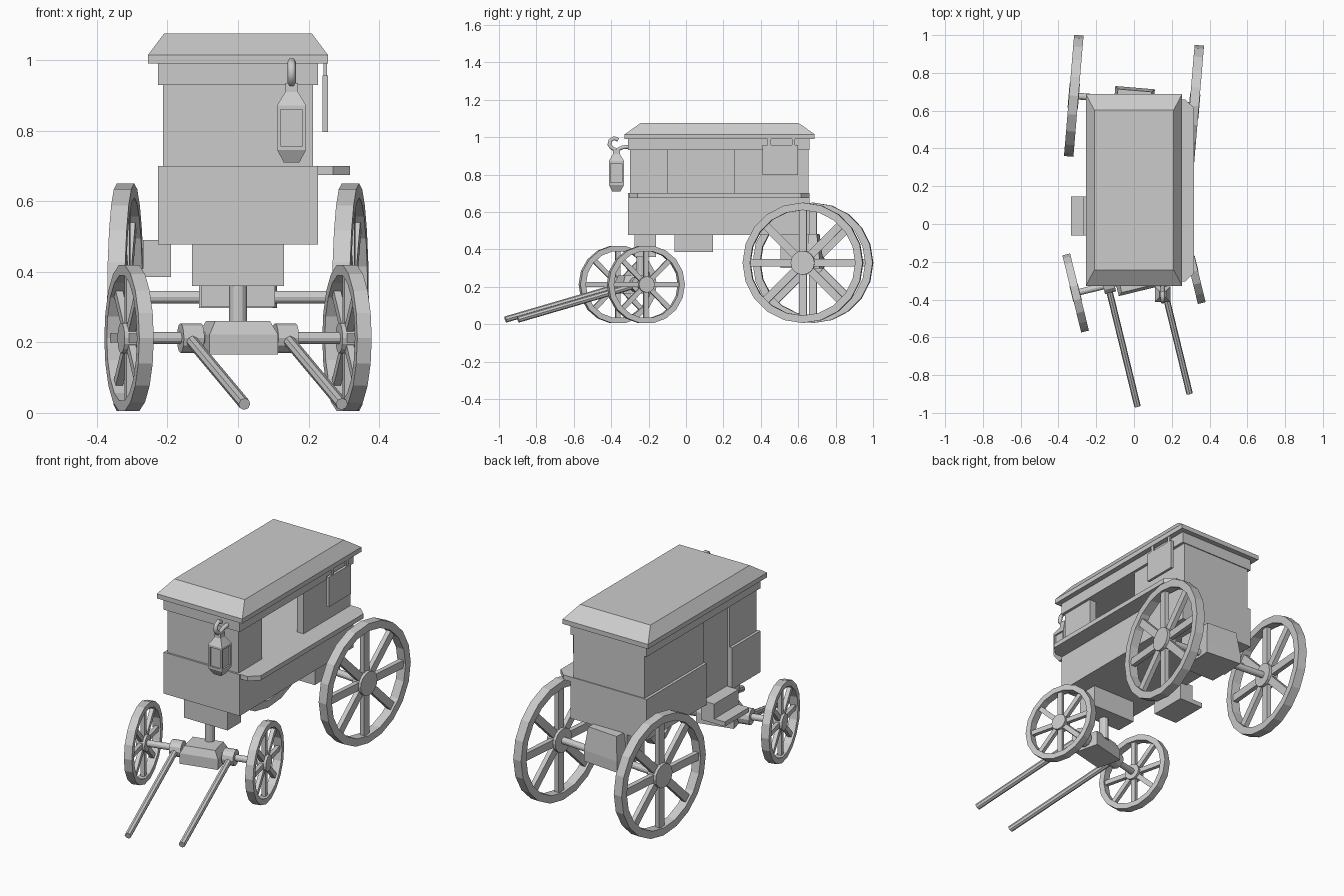
import bpy, bmesh
from math import radians, pi, sin, cos
from mathutils import Matrix, Vector

if "Cube" in bpy.data.objects:
    bpy.data.objects.remove(bpy.data.objects["Cube"])

I = Matrix.Identity(4)

def finish(name, bm, m=I):
    bmesh.ops.recalc_face_normals(bm, faces=bm.faces)
    bm.transform(m)
    me = bpy.data.meshes.new(name)
    bm.to_mesh(me)
    bm.free()
    ob = bpy.data.objects.new(name, me)
    bpy.context.collection.objects.link(ob)
    return ob

def loft(name, rings, m=I):
    """Closed solid through matching rings of points."""
    bm = bmesh.new()
    rs = [[bm.verts.new(p) for p in r] for r in rings]
    n = len(rs[0])
    for a, b in zip(rs, rs[1:]):
        for i in range(n):
            j = (i + 1) % n
            bm.faces.new((a[i], a[j], b[j], b[i]))
    bm.faces.new(rs[0])
    bm.faces.new(rs[-1])
    return finish(name, bm, m)

def rect(x0, x1, y0, y1, z):
    return [(x0, y0, z), (x1, y0, z), (x1, y1, z), (x0, y1, z)]

def box(name, x0, x1, y0, y1, z0, z1, m=I):
    return loft(name, [rect(x0, x1, y0, y1, z0), rect(x0, x1, y0, y1, z1)], m)

def stack(name, cx, cy, levels, m=I):
    """Tapered box: levels of (half x, half y, z)."""
    return loft(name, [rect(cx - a, cx + a, cy - b, cy + b, z) for a, b, z in levels], m)

def rod(name, p, q, r, n=12, m=I):
    p, q = Vector(p), Vector(q)
    bm = bmesh.new()
    bmesh.ops.create_cone(bm, cap_ends=True, segments=n, radius1=r, radius2=r, depth=(q - p).length)
    rot = (q - p).to_track_quat('Z', 'Y').to_matrix().to_4x4()
    return finish(name, bm, m @ Matrix.Translation((p + q) / 2) @ rot)

def wheel(name, R, rin, w, hub, sw, n, m):
    # rim
    bm = bmesh.new()
    prof = [(-w / 2, rin), (w / 2, rin), (w / 2, R), (-w / 2, R)]
    rs = [[bm.verts.new((x, r * cos(2 * pi * i / n), r * sin(2 * pi * i / n))) for x, r in prof]
          for i in range(n)]
    for i in range(n):
        a, b = rs[i], rs[(i + 1) % n]
        for k in range(4):
            l = (k + 1) % 4
            bm.faces.new((a[k], a[l], b[l], b[k]))
    finish(name + "_rim", bm, m)
    # hub and eight spokes
    rod(name + "_hub", (-w * .55, 0, 0), (w * .55, 0, 0), hub, 16, m)
    for k in range(8):
        box(f"{name}_spoke_{k}", -w * .25, w * .25, -sw / 2, sw / 2, hub * .7, rin + .01,
            m @ Matrix.Rotation(k * pi / 4, 4, 'X'))

# lower body, with the doorway recess on the left
box("lower_body", -.2, .227, -.31, .66, .477, .70)
box("lower_left_front_panel", -.227, -.2, -.31, -.07, .477, .70)
box("lower_left_back_panel", -.227, -.2, .148, .66, .477, .70)

# upper walls around a hollow cabin
box("front_wall", -.212, .212, -.30, -.27, .70, .93)
box("back_wall", -.212, .212, .625, .655, .70, .93)
box("left_wall_front", -.212, -.18, -.27, -.07, .70, .93)
box("left_wall_back", -.212, -.18, .148, .625, .70, .93)
box("door", -.2, -.18, -.07, .148, .70, .93)
box("right_wall_front", .172, .212, -.27, -.10, .70, .93)
box("right_wall_back", .172, .212, .257, .625, .70, .93)
box("eave_band", -.227, .227, -.31, .66, .93, .99)

# roof
stack("roof", 0, .18, [(.255, .508, .99), (.255, .508, 1.015), (.21, .423, 1.075)])

# serving counter with clipped corners
outline = [(.21, -.305), (.27, -.305), (.318, -.26), (.318, .615), (.27, .66), (.21, .66)]
loft("counter", [[(x, y, z) for x, y in outline] for z in (.675, .70)])

# hanging sign board
box("sign_board", .24, .255, .41, .60, .797, .957)
for y in (.445, .575):
    box("sign_strap", .243, .252, y - .009, y + .009, .95, .995)

# door step
box("step_riser", -.27, -.19, -.062, .145, .40, .49)
box("step_tread", -.333, -.19, -.062, .145, .385, .41)

# lantern: caps, glass and corner frame
LX, LY = .152, -.372
stack("lantern_base", LX, LY, [(.022, .022, .71), (.041, .041, .745), (.041, .041, .757)])
stack("lantern_glass", LX, LY, [(.032, .032, .755), (.032, .032, .862)])
for sx in (-1, 1):
    for sy in (-1, 1):
        stack("lantern_post", LX + sx * .036, LY + sy * .036, [(.005, .005, .755), (.005, .005, .862)])
stack("lantern_cap", LX, LY, [(.041, .041, .86), (.041, .041, .872), (.018, .018, .91), (.018, .018, .935)])

# lantern hook
cu = bpy.data.curves.new("lantern_hook", 'CURVE')
cu.dimensions = '3D'
cu.bevel_depth = .012
cu.bevel_resolution = 1
cu.use_fill_caps = True
path = [(-.295, .95), (-.34, .945), (-.372, .93), (-.395, .94), (-.41, .96), (-.405, .982), (-.385, .995), (-.362, .985)]
sp = cu.splines.new('POLY')
sp.points.add(len(path) - 1)
for pt, (y, z) in zip(sp.points, path):
    pt.co = (LX, y, z, 1)
bpy.context.collection.objects.link(bpy.data.objects.new("lantern_hook", cu))

# supports under the body
box("front_support", -.13, .13, -.275, -.16, .36, .477)
box("rear_support", -.105, .105, .505, .655, .30, .477)
rod("steering_post", (0, -.24, .24), (0, -.24, .37), .025)

# front axle, turned to one side
F = Matrix.Translation((0, -.29, .212)) @ Matrix.Rotation(radians(13.7), 4, 'Z')
rod("front_axle", (-.315, 0, 0), (.315, 0, 0), .017, 12, F)
stack("front_axle_block", 0, 0, [(.1, .07, -.047), (.1, .07, .01), (.08, .055, .048)], F)
for s, side in ((-1, "left"), (1, "right")):
    rod(side + "_shaft_collar", (s * .108, 0, 0), (s * .168, 0, 0), .042, 12, F)
    rod(side + "_shaft", (s * .142, 0, 0), (s * .142, -.66, -.187), .017, 8, F)
    wheel("front_wheel_" + side, .21, .18, .042, .043, .026, 18, F @ Matrix.Translation((s * .318, 0, 0)))

# rear axle, slightly turned the other way
R = Matrix.Translation((0, .652, .328)) @ Matrix.Rotation(radians(-4.8), 4, 'Z')
rod("rear_axle", (-.32, 0, 0), (.32, 0, 0), .018, 12, R)
stack("rear_axle_block", 0, 0, [(.105, .07, -.03), (.105, .07, .03), (.09, .055, .155)], R)
for s, side in ((-1, "left"), (1, "right")):
    wheel("rear_wheel_" + side, .322, .282, .05, .064, .042, 20, R @ Matrix.Translation((s * .32, 0, 0)))
